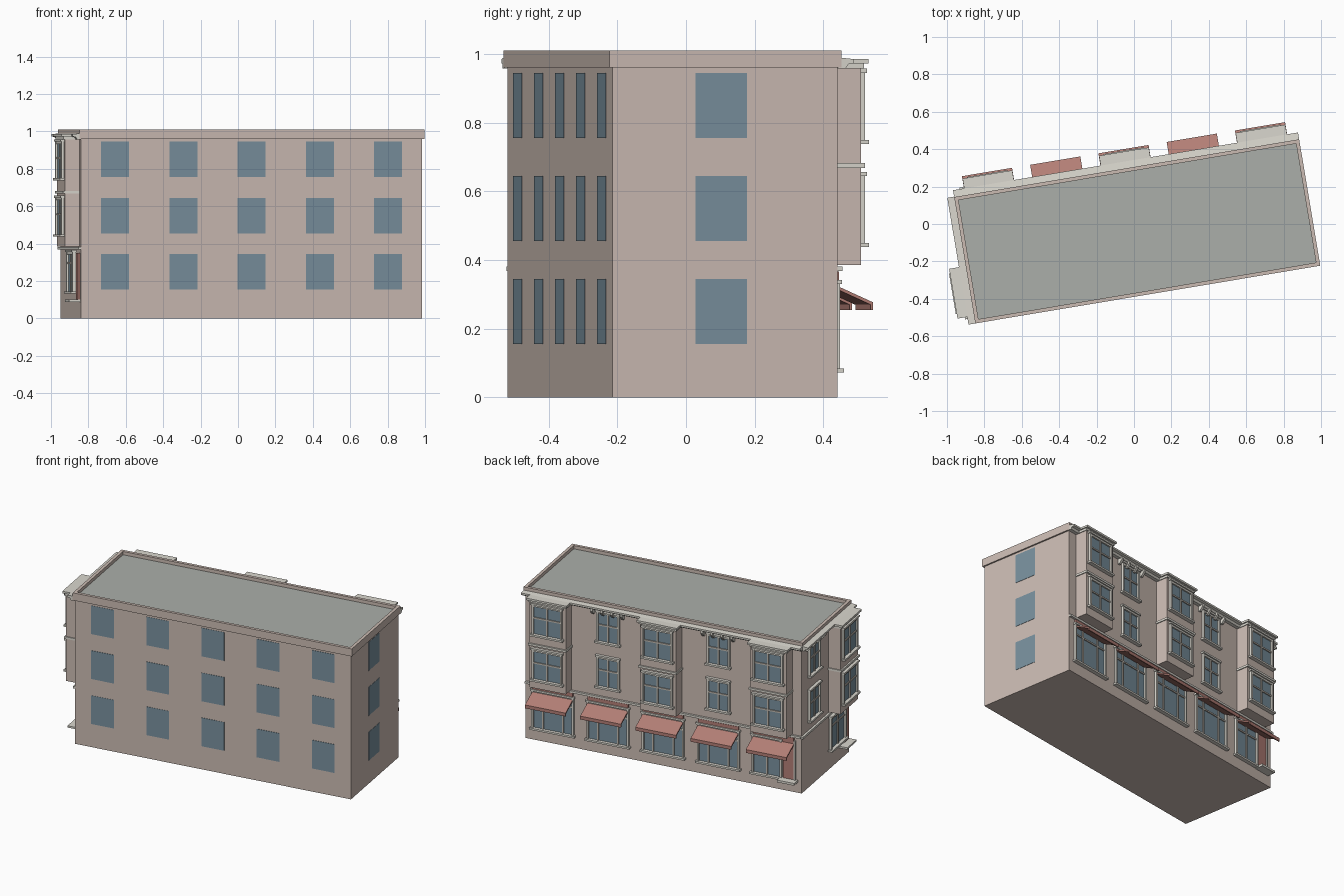
import bpy, bmesh, math
from mathutils import Matrix, Vector

if "Cube" in bpy.data.objects:
    bpy.data.objects.remove(bpy.data.objects["Cube"])

L, W = 1.85, 0.665                      # building length and depth
PLACE = Matrix.Translation((-0.84, -0.52, 0)) @ Matrix.Rotation(math.radians(9.5), 4, 'Z')
COLORS = {
    'wall': (0.60, 0.50, 0.45), 'roof': (0.41, 0.43, 0.40), 'glass': (0.19, 0.28, 0.34),
    'red': (0.45, 0.21, 0.18), 'trim': (0.70, 0.68, 0.62), 'sash': (0.52, 0.48, 0.43),
}
MATS = {}
for key, c in COLORS.items():
    MATS[key] = bpy.data.materials.new(key)
    MATS[key].diffuse_color = (*c, 1)
parts = {}                              # part name -> (bmesh, material)


def to_local(side, a, d, z):
    """a runs along the wall, d outwards from it."""
    return {'back': (a, W + d, z), 'left': (-d, a, z),
            'front': (a, -d, z), 'right': (L + d, a, z)}[side]


def prism(name, mat, side, a0, a1, profile):
    """Extrude a (distance, height) profile along a wall."""
    bm = parts.setdefault(name, (bmesh.new(), mat))[0]
    r0, r1 = [[bm.verts.new(to_local(side, a, d, z)) for d, z in profile] for a in (a0, a1)]
    n = len(profile)
    bm.faces.new(r0)
    bm.faces.new(r1[::-1])
    for i in range(n):
        j = (i + 1) % n
        bm.faces.new((r0[i], r1[i], r1[j], r0[j]))


def box(name, mat, side, a0, a1, d0, d1, z0, z1):
    prism(name, mat, side, a0, a1, [(d0, z0), (d1, z0), (d1, z1), (d0, z1)])


def window(name, side, c, w, z0, z1, d, mullions, rail):
    """Glass pane, frame, mullions, rail, sill and head."""
    h, f = w / 2, 0.012
    box(name + '_glass', 'glass', side, c - h, c + h, d - 0.005, d + 0.003, z0, z1)
    for s in (-1, 1):
        e = c + s * h
        box(name + '_frames', 'trim', side, e - f / 2, e + f / 2, d - 0.005, d + 0.015, z0, z1)
    box(name + '_frames', 'trim', side, c - h, c + h, d - 0.005, d + 0.012, z1 - f, z1)
    for m in mullions:
        x = c + m * w
        box(name + '_sashes', 'sash', side, x - 0.005, x + 0.005, d - 0.005, d + 0.010, z0, z1)
    zr = z0 + rail * (z1 - z0)
    box(name + '_sashes', 'sash', side, c - h, c + h, d - 0.005, d + 0.009, zr - 0.005, zr + 0.005)
    box(name + '_sills', 'trim', side, c - h - 0.015, c + h + 0.015, d - 0.005, d + 0.025, z0 - 0.012, z0)
    box(name + '_heads', 'trim', side, c - h - 0.012, c + h + 0.012, d - 0.005, d + 0.020, z1, z1 + 0.012)


def projecting_bay(side, c):
    """Two storey boxed bay with ledges and paired windows."""
    h = 0.122
    box('bay_bodies', 'wall', side, c - h, c + h, -0.01, 0.08, 0.385, 0.965)
    box('bay_ledges', 'trim', side, c - h - 0.006, c + h + 0.006, -0.01, 0.09, 0.668, 0.682)
    box('bay_cornices', 'trim', side, c - h - 0.005, c + h + 0.005, -0.01, 0.088, 0.958, 0.972)
    box('bay_cornices', 'trim', side, c - h - 0.013, c + h + 0.013, -0.01, 0.10, 0.972, 0.985)
    for z in (0.45, 0.75):
        window('bay_window', side, c, 0.19, z, z + 0.195, 0.08, (0,), 0.55)


def plain_windows(side, c):
    for z in (0.45, 0.75):
        window('upper_window', side, c, 0.14, z, z + 0.195, 0.0, (0,), 0.55)
    for k in range(4):                  # cornice brackets
        x = c - 0.1 + k * 0.2 / 3
        prism('cornice_brackets', 'trim', side, x - 0.008, x + 0.008,
              [(0, 0.925), (0.012, 0.925), (0.034, 0.95), (0.034, 0.968), (0, 0.968)])


# Main block and roof
box('main_walls', 'wall', 'front', 0, L, -W, 0, 0, 0.975)
box('roof', 'roof', 'front', 0.005, L - 0.005, -W + 0.005, -0.005, 0.97, 0.988)

# Parapet band
box('parapet', 'wall', 'front', -0.01, L + 0.01, -0.01, 0.01, 0.96, 1.01)
box('parapet', 'wall', 'back', -0.01, L + 0.01, -0.01, 0.01, 0.96, 1.01)
box('parapet', 'wall', 'left', 0.01, W - 0.01, -0.01, 0.01, 0.96, 1.01)
box('parapet', 'wall', 'right', 0.01, W - 0.01, -0.01, 0.01, 0.96, 1.01)

# Plain windows of the two blank sides
for z in (0.155, 0.455, 0.755):
    for i in range(5):
        c = L / 5 * (i + 0.5)
        box('rear_panes', 'glass', 'front', c - 0.076, c + 0.076, -0.005, 0.002, z, z + 0.19)
    box('side_panes', 'glass', 'right', 0.246, 0.398, -0.005, 0.002, z, z + 0.19)

# Cornice and storey belt on the two street sides
for side, a0, a1 in (('back', -0.01, L + 0.01), ('left', -0.01, W + 0.012)):
    prism('cornice', 'trim', side, a0, a1,
          [(0, 0.958), (0.022, 0.958), (0.03, 0.97), (0.047, 0.973), (0.047, 0.985), (0, 0.99)])
    box('storey_belt', 'trim', side, max(a0, 0), min(a1, L), -0.005, 0.014, 0.368, 0.382)

# Long street side: alternating bays and windows above shopfronts
for i in range(5):
    c = L / 5 * (i + 0.5)
    if i % 2 == 0:
        projecting_bay('back', c)
    else:
        plain_windows('back', c)
    if i:
        window('shopfront', 'back', c, 0.27, 0.085, 0.33, 0.0, (-0.25, 0.25), 0.75)
    else:
        window('shopfront', 'back', c + 0.045, 0.19, 0.085, 0.33, 0.0, (0,), 0.75)
        box('doors', 'red', 'back', 0.05, 0.12, -0.005, 0.008, 0.085, 0.33)
        box('door_steps', 'trim', 'back', 0.025, 0.14, -0.005, 0.055, 0.07, 0.085)
        box('door_frames', 'trim', 'back', 0.038, 0.05, -0.005, 0.014, 0.085, 0.345)
    box('sign_bands', 'red', 'back', c - 0.136, c + 0.136, -0.005, 0.012, 0.33, 0.366)
    prism('awnings', 'red', 'back', c - 0.136, c + 0.136,
          [(0, 0.318), (0.106, 0.270), (0.106, 0.255), (0.113, 0.255),
           (0.113, 0.277), (0, 0.328)])

# Short street side: one bay, one window column, shopfront and door
projecting_bay('left', W * 0.25)
plain_windows('left', W * 0.75)
window('side_shopfront', 'left', 0.20, 0.20, 0.145, 0.355, 0.015, (0,), 0.72)
box('doors', 'red', 'left', 0.025, 0.085, -0.005, 0.012, 0.10, 0.35)
box('door_steps', 'trim', 'left', 0.02, 0.15, -0.005, 0.06, 0.088, 0.10)

# Turn the collected parts into objects
for name, (bm, mat) in parts.items():
    bmesh.ops.recalc_face_normals(bm, faces=bm.faces)
    bm.transform(PLACE)
    me = bpy.data.meshes.new(name)
    bm.to_mesh(me)
    bm.free()
    me.materials.append(MATS[mat])
    bpy.context.collection.objects.link(bpy.data.objects.new(name, me))

for m in bpy.data.materials:
    if m.users and not m.is_grease_pencil:
        m.use_nodes = True
        m.node_tree.nodes["Principled BSDF"].inputs["Base Color"].default_value = m.diffuse_color
